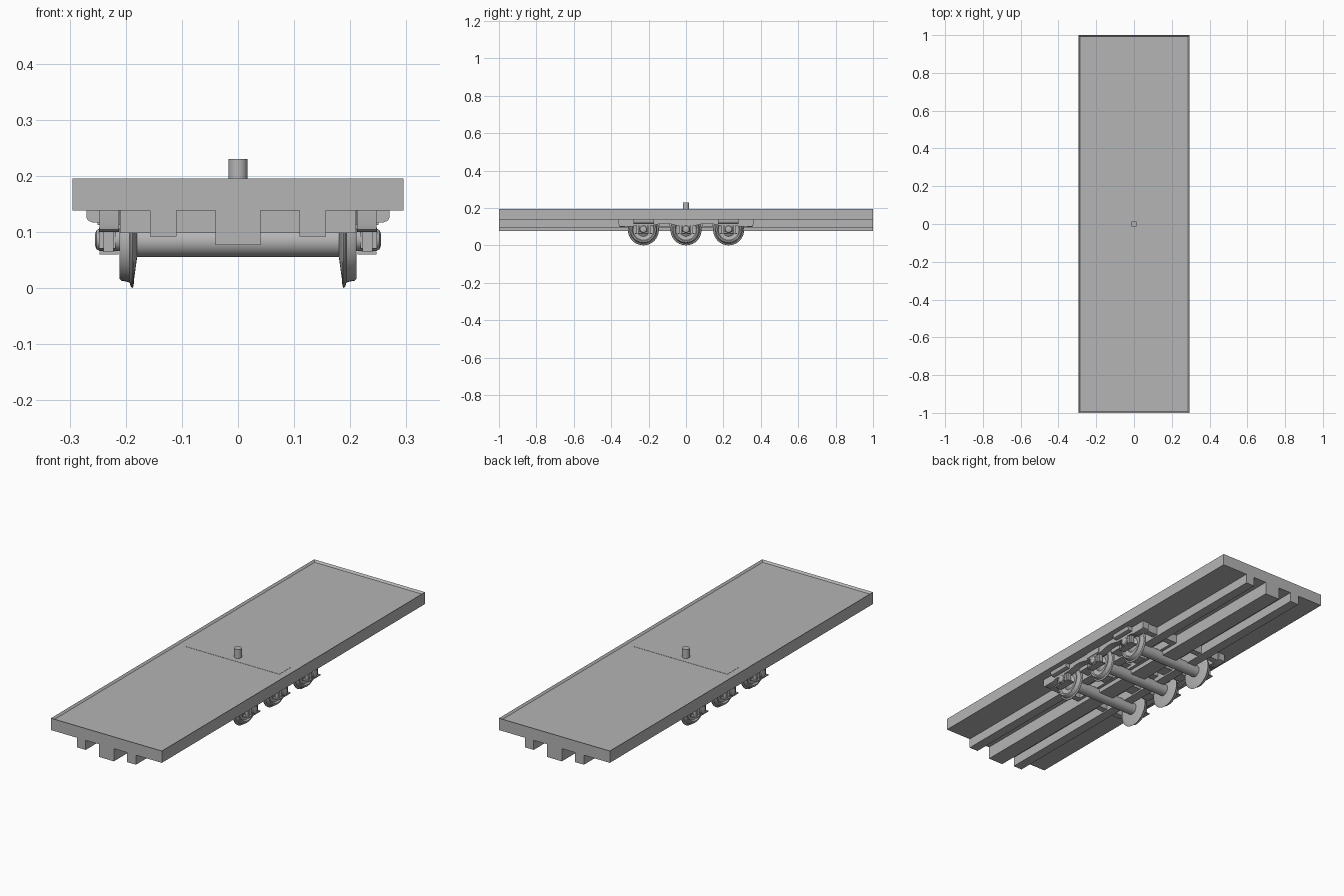
import bpy, bmesh, math
from mathutils import Matrix

if "Cube" in bpy.data.objects:
    bpy.data.objects.remove(bpy.data.objects["Cube"])

grey = bpy.data.materials.new("plain grey")
grey.diffuse_color = (0.46, 0.46, 0.46, 1)
grey.use_nodes = True
grey.node_tree.nodes["Principled BSDF"].inputs["Base Color"].default_value = grey.diffuse_color


def finish(name, bm, smooth=False):
    bmesh.ops.recalc_face_normals(bm, faces=bm.faces)
    me = bpy.data.meshes.new(name)
    bm.to_mesh(me)
    bm.free()
    me.materials.append(grey)
    ob = bpy.data.objects.new(name, me)
    bpy.context.collection.objects.link(ob)
    if smooth:
        bpy.ops.object.select_all(action='DESELECT')
        ob.select_set(True)
        bpy.context.view_layer.objects.active = ob
        bpy.ops.object.shade_smooth_by_angle(angle=math.radians(35))
    return ob


def box(name, x0, x1, y0, y1, z0, z1):
    bm = bmesh.new()
    m = Matrix.Translation(((x0 + x1) / 2, (y0 + y1) / 2, (z0 + z1) / 2)) \
        @ Matrix.Diagonal((x1 - x0, y1 - y0, z1 - z0, 1))
    bmesh.ops.create_cube(bm, size=1, matrix=m)
    return finish(name, bm)


def lathe(name, profile, y, z, side=1, n=40):
    """Revolve (x, radius) points around an axle running along x."""
    bm = bmesh.new()
    rings = [[bm.verts.new((side * x, y + r * math.cos(2 * math.pi * i / n),
                            z + r * math.sin(2 * math.pi * i / n)))
              for i in range(n)] for x, r in profile]
    for a, b in zip(rings, rings[1:]):
        for i in range(n):
            bm.faces.new((a[i], a[(i + 1) % n], b[(i + 1) % n], b[i]))
    bm.faces.new(rings[0])
    bm.faces.new(rings[-1])
    return finish(name, bm, True)


def extrude(name, pts, axis, a, b):
    """Extrude a (u, z) outline along x or y from a to b."""
    bm = bmesh.new()
    f = bm.faces.new([bm.verts.new((a, u, z) if axis == 'x' else (u, a, z)) for u, z in pts])
    g = bmesh.ops.extrude_face_region(bm, geom=[f])
    d = (b - a, 0, 0) if axis == 'x' else (0, b - a, 0)
    bmesh.ops.translate(bm, vec=d, verts=[v for v in g['geom'] if isinstance(v, bmesh.types.BMVert)])
    return finish(name, bm, True)


# deck: tray with a thin raised rim
bm = bmesh.new()
bmesh.ops.create_cube(bm, size=1, matrix=Matrix.Translation((0, 0, 0.1665))
                      @ Matrix.Diagonal((0.59, 2, 0.057, 1)))
bm.faces.ensure_lookup_table()
top = max(bm.faces, key=lambda f: f.calc_center_median().z)
bmesh.ops.inset_region(bm, faces=[top], thickness=0.012)
bmesh.ops.translate(bm, vec=(0, 0, -0.009), verts=top.verts)
finish("deck", bm)

# long sills under the deck
box("centre_sill", -0.04, 0.04, -1, 1, 0.077, 0.14)
for s in (-1, 1):
    x0, x1 = sorted((s * 0.11, s * 0.157))
    box("side_sill", x0, x1, -1, 1, 0.092, 0.14)

# pivot pin
bm = bmesh.new()
bmesh.ops.create_cone(bm, cap_ends=True, segments=32, radius1=0.017, radius2=0.017, depth=0.12,
                      matrix=Matrix.Translation((0, 0, 0.17)))
finish("pivot_pin", bm, True)

# bogie cross members
box("bolster", -0.25, 0.25, -0.043, 0.043, 0.112, 0.187)
box("bogie_spine", -0.055, 0.055, -0.35, 0.35, 0.098, 0.14)
for s in (-1, 1):
    y0, y1 = sorted((s * 0.085, s * 0.145))
    box("transom", -0.21, 0.21, y0, y1, 0.1, 0.14)
    y0, y1 = sorted((s * 0.325, s * 0.355))
    box("end_beam", -0.21, 0.21, y0, y1, 0.098, 0.14)

AXLES = (-0.228, 0, 0.228)
ZC = 0.083

# side frame outline: rounded ends, bottom edge arched between the axles
half = [(0, 0.106), (0.05, 0.106), (0.075, 0.112), (0.1, 0.117), (0.128, 0.117), (0.153, 0.112),
        (0.178, 0.106), (0.275, 0.106), (0.285, 0.1), (0.35, 0.1), (0.358, 0.104),
        (0.36, 0.112), (0.36, 0.141)]
frame = half + [(-y, z) for y, z in reversed(half[1:])]

wheel = [(0.18, 0.03), (0.185, 0.066), (0.186, 0.079), (0.188, 0.083), (0.191, 0.081), (0.193, 0.074),
         (0.197, 0.072), (0.208, 0.07), (0.211, 0.067), (0.211, 0.06), (0.204, 0.055),
         (0.2, 0.035), (0.208, 0.024), (0.212, 0.016)]
cap = [(0.2, 0.02), (0.247, 0.02), (0.252, 0.017), (0.255, 0.01)]

for y in AXLES:
    lathe("axle", [(-0.19, 0.028), (0.19, 0.028)], y, ZC)
    for s in (-1, 1):
        lathe("wheel", wheel, y, ZC, s)
        lathe("axle_box_cap", cap, y, ZC + 0.003, s, 24)
        x0, x1 = sorted((s * 0.218, s * 0.248))
        box("axle_box", x0, x1, y - 0.022, y + 0.022, 0.07, 0.108)
        # pedestal jaws and tie bar
        xa, xb = sorted((s * 0.222, s * 0.24))
        for d in (-1, 1):
            j0, j1 = sorted((y + d * 0.025, y + d * 0.037))
            box("pedestal_jaw", xa, xb, j0, j1, 0.062, 0.11)
        xc, xd = sorted((s * 0.213, s * 0.247))
        box("pedestal_tie", xc, xd, y - 0.045, y + 0.045, 0.06, 0.065)

# side frames and their outer brackets
bracket = [(0.24, 0.14), (0.27, 0.14), (0.27, 0.126), (0.267, 0.12), (0.26, 0.117), (0.24, 0.117)]
for s in (-1, 1):
    extrude("side_frame", frame, 'x', s * 0.212, s * 0.247)
    for y in (-0.225, 0.225):
        extrude("frame_bracket", [(s * x, z) for x, z in bracket], 'y', y - 0.055, y + 0.055)
